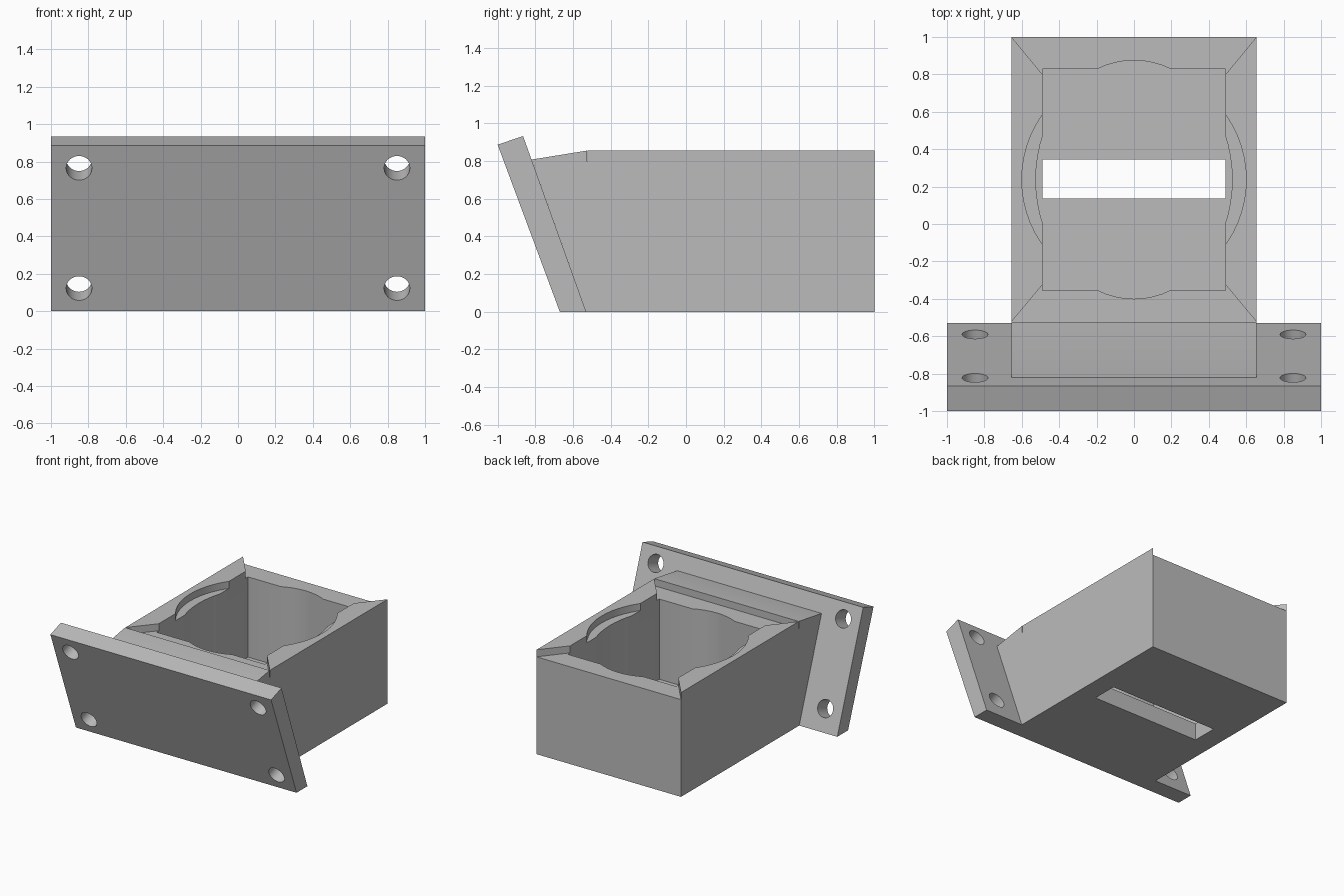
import bpy, bmesh, math
from mathutils import Vector, Matrix

cube = bpy.data.objects.get("Cube")
if cube:
    bpy.data.objects.remove(cube, do_unlink=True)

grey = bpy.data.materials.new("plain grey")
grey.use_nodes = True
colour = (0.5, 0.5, 0.5, 1)
grey.diffuse_color = colour
grey.node_tree.nodes["Principled BSDF"].inputs["Base Color"].default_value = colour


def prism(name, points, sweep):
    """Solid made by sweeping a flat outline along a vector."""
    bm = bmesh.new()
    face = bm.faces.new([bm.verts.new(p) for p in points])
    moved = bmesh.ops.extrude_face_region(bm, geom=[face])["geom"]
    verts = [v for v in moved if isinstance(v, bmesh.types.BMVert)]
    bmesh.ops.translate(bm, verts=verts, vec=sweep)
    bmesh.ops.recalc_face_normals(bm, faces=bm.faces)
    mesh = bpy.data.meshes.new(name)
    bm.to_mesh(mesh)
    bm.free()
    mesh.materials.append(grey)
    ob = bpy.data.objects.new(name, mesh)
    bpy.context.collection.objects.link(ob)
    return ob


def side_profile(name, outline, half_width):
    return prism(name, [(-half_width, y, z) for y, z in outline], (2 * half_width, 0, 0))


def plan_cutter(outline, low, high):
    return prism("cutter", [(x, y, low) for x, y in outline], (0, 0, high - low))


def rectangle(hx, y0, y1):
    return [(-hx, y0), (hx, y0), (hx, y1), (-hx, y1)]


def ellipse(rx, ry, cy, n=64):
    angles = [math.tau * i / n for i in range(n)]
    return [(rx * math.cos(a), cy + ry * math.sin(a)) for a in angles]


def cut(ob, cutters):
    for c in cutters:
        mod = ob.modifiers.new("cut", "BOOLEAN")
        mod.operation, mod.solver, mod.object = "DIFFERENCE", "EXACT", c
        c.hide_render = True
    bpy.ops.object.select_all(action="DESELECT")
    bpy.context.view_layer.objects.active = ob
    ob.select_set(True)
    for mod in list(ob.modifiers):
        bpy.ops.object.modifier_apply(modifier=mod.name)
    bpy.ops.object.shade_smooth_by_angle(angle=math.radians(25))
    for c in cutters:
        bpy.data.objects.remove(c, do_unlink=True)


TOP, RIM, FLOOR, OPEN = 0.855, 0.797, 0.14, 1.2
MID = 0.2375

# Box with a wedge shaped front that meets the tilted plate
body = side_profile("box_body", [(-0.53, 0), (1, 0), (1, TOP), (-0.53, TOP), (-0.82, 0.808)], 0.655)
cut(body, [
    # lowered back and front rims with mitred ends
    plan_cutter([(-0.49, 0.8), (0.49, 0.8), (0.663, 1.01), (-0.663, 1.01)], RIM, OPEN),
    plan_cutter([(-0.657, -0.525), (0.657, -0.525), (0.49, -0.325), (-0.49, -0.325)], RIM, OPEN),
    # round recess, rectangular pocket, oval bulge and floor slot
    plan_cutter(ellipse(0.6, 0.6, MID), RIM, OPEN),
    plan_cutter(rectangle(0.49, -0.355, 0.83), FLOOR, OPEN),
    plan_cutter(ellipse(0.525, 0.6375, MID), FLOOR, OPEN),
    plan_cutter(rectangle(0.49, 0.135, 0.345), -0.2, 0.4),
])

# Tilted mounting plate with four screw holes square to its face
plate = side_profile("mounting_plate", [(-0.67, 0), (-0.53, 0), (-0.865, 0.933), (-1, 0.887)], 1)
up = Vector((0, -0.33, 0.887)).normalized()
normal = Vector((0, up.z, -up.y))
holes = []
for x in (-0.85, 0.85):
    for z in (0.122, 0.765):
        centre = Vector((x, -0.67, 0)) + up * (z / up.z) - normal * 0.1
        ring = [centre + 0.069 * (Vector((math.cos(a), 0, 0)) + up * math.sin(a))
                for a in [math.tau * i / 32 for i in range(32)]]
        holes.append(prism("cutter", ring, normal * 0.4))
cut(plate, holes)
